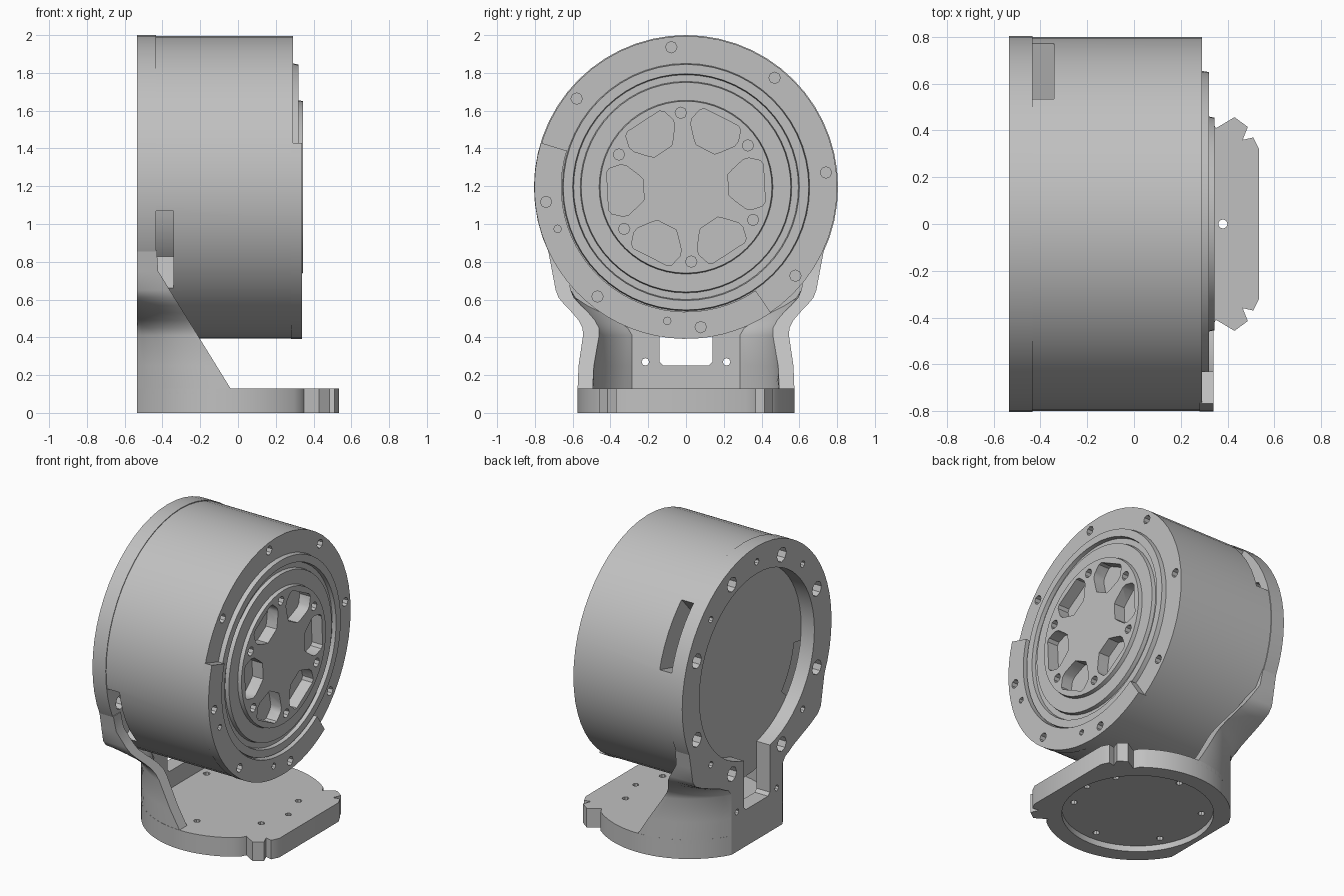
import bpy, bmesh
from math import sin, cos, pi, radians, sqrt
from mathutils import Matrix, Vector

if "Cube" in bpy.data.objects:
    bpy.data.objects.remove(bpy.data.objects["Cube"])

CZ = 1.195                    # height of the motor axis
BACK, SEAT = -0.535, -0.435   # back and front of the flange
FOOT_X, FOOT_R = -0.03, 0.575  # centre and radius of the round foot
grey = bpy.data.materials.new("grey metal")
grey.use_nodes = True
grey.diffuse_color = (0.53, 0.53, 0.53, 1)
grey.node_tree.nodes["Principled BSDF"].inputs["Base Color"].default_value = (0.53, 0.53, 0.53, 1)


def make(name, bm):
    bmesh.ops.recalc_face_normals(bm, faces=bm.faces)
    me = bpy.data.meshes.new(name)
    bm.to_mesh(me)
    bm.free()
    me.materials.append(grey)
    ob = bpy.data.objects.new(name, me)
    bpy.context.collection.objects.link(ob)
    return ob


def loft(bm, rings):
    rows = [[bm.verts.new(p) for p in ring] for ring in rings]
    n = len(rows[0])
    for a, b in zip(rows, rows[1:]):
        for i in range(n):
            j = (i + 1) % n
            bm.faces.new((a[i], a[j], b[j], b[i]))
    bm.faces.new(rows[0])
    bm.faces.new(rows[-1])


def prisms(name, outlines, t0, t1, axis):
    """Extrude 2D outlines along x (points are y, z) or z (points are x, y)."""
    bm = bmesh.new()
    for pts in outlines:
        loft(bm, [[(t, u, v) if axis == "x" else (u, v, t) for u, v in pts] for t in (t0, t1)])
    return make(name, bm)


def lathe(name, profile, closed):
    """Revolve (x, radius) points about the motor axis."""
    bm = bmesh.new()
    vs = [bm.verts.new((x, r, CZ)) for x, r in profile]
    es = [bm.edges.new(p) for p in zip(vs, vs[1:])]
    if closed:
        es.append(bm.edges.new((vs[-1], vs[0])))
    bmesh.ops.spin(bm, geom=vs + es, cent=(0, 0, CZ), axis=(1, 0, 0), angle=2 * pi, steps=56)
    bmesh.ops.remove_doubles(bm, verts=bm.verts, dist=0.0001)
    return make(name, bm)


def polar(deg, r, u=0, v=CZ):
    return u + r * cos(radians(deg)), v + r * sin(radians(deg))


def disc(u, v, r, n=8):
    return [polar(360 * i / n, r, u, v) for i in range(n)]


def sector(a0, a1, r0, r1, n=20):
    angles = [a0 + (a1 - a0) * i / n for i in range(n + 1)]
    return [polar(a, r1) for a in angles] + [polar(a, r0) for a in reversed(angles)]


def cut(ob, cutters):
    for c in cutters:
        c.hide_render = True
        m = ob.modifiers.new("cut", "BOOLEAN")
        m.operation, m.solver, m.object = "DIFFERENCE", "EXACT", c
    bpy.context.view_layer.update()
    deps = bpy.context.evaluated_depsgraph_get()
    me = bpy.data.meshes.new_from_object(ob.evaluated_get(deps))
    ob.modifiers.clear()
    ob.data = me


# Motor drum with stepped output face and flat back
drum = lathe("motor_drum", [
    (SEAT, 0), (SEAT, 0.8), (0.29, 0.8), (0.29, 0.655),
    (0.32, 0.65), (0.32, 0.6), (0.295, 0.595), (0.295, 0.56), (0.32, 0.555),
    (0.32, 0.46), (0.345, 0.455), (0.345, 0)], False)

# Raised crescent on the output face
crescent = prisms("face_crescent", [sector(163, 304, 0.66, 0.803, 28)], 0.28, 0.34, "x")

# Hub pockets, screw holes and side slots
half = [(0.225, 0.055), (0.25, 0.08), (0.31, 0.13), (0.34, 0.137), (0.4, 0.12), (0.415, 0.1)]
shape = half + [(r, -w) for r, w in reversed(half)]
pockets = []
for k in range(6):
    turn = Matrix.Rotation(radians(60 * k + 3), 2)
    pockets.append([tuple(turn @ Vector(p) + Vector((0, CZ))) for p in shape])
pocket_cut = prisms("pocket_cutter", pockets, 0.265, 0.4, "x")
hub_holes = [disc(*polar(60 * k + 34, 0.395), 0.03) for k in range(6)]
rim_holes = [disc(*polar(45 * k + 6, 0.745), 0.03) for k in range(8)]
rim_holes += [disc(*polar(a, 0.715), 0.02) for a in (198, 262)]
face_cut = prisms("face_hole_cutter", hub_holes + rim_holes, 0.24, 0.4, "x")
slot_cut = prisms("slot_cutter", [sector(a, a + 33, 0.55, 0.9) for a in (15, 189)],
                  -0.47, -0.342, "x")
cut(drum, [pocket_cut, face_cut, slot_cut])
cut(crescent, [face_cut])

# Mounting flange ring
flange = lathe("mounting_flange", [(BACK, 0.62), (SEAT, 0.62), (SEAT, 0.805), (BACK, 0.805)], True)


# Upright: curved hollow neck with slanted front edge, flaring into the flange
def neck_section(z):
    tip = max(-0.04 - (z - 0.13) * 0.617, -0.43)
    t = min(max((z - 0.41) / 0.24, 0), 1)
    wide = 0.69 + max(z - 0.65, 0) * 0.19
    blend = t * t * (3 - 2 * t)

    def y(x, r, w):
        return sqrt(r * r - (x - FOOT_X) ** 2) * (1 - blend) + w * blend
    n = 12
    outer = [BACK + (tip - BACK) * i / n for i in range(n + 1)]
    inner = [tip + (SEAT - tip) * i / n for i in range(n + 1)]
    side = [(x, y(x, FOOT_R, wide), z) for x in outer]
    side += [(x, y(x, FOOT_R - 0.08, wide - 0.08), z) for x in inner]
    return side + [(x, -v, z) for x, v, z in reversed(side)]


bm = bmesh.new()
loft(bm, [neck_section(z) for z in (0.1, 0.25, 0.41, 0.45, 0.49, 0.53, 0.57, 0.61, 0.65, 0.75, 0.86)])
upright = make("bracket_upright", bm)

# Flange bore, cable window and bolt holes
bore = prisms("bore_cutter", [disc(0, CZ, 0.62, 56)], -0.7, -0.3, "x")
window = prisms("window_cutter", [[(-0.14, 0.27), (-0.12, 0.25), (0.12, 0.25), (0.14, 0.27),
                                   (0.14, 0.66), (-0.14, 0.66)]], -0.7, -0.3, "x")
bolts = [disc(*polar(22.5 + 45 * k, 0.7), 0.05) for k in range(8)]
bolts += [disc(*polar(a, 0.7), 0.022) for a in (45, 90, 135, 225, 315)]
bolts += [disc(s * 0.215, 0.27, 0.02) for s in (-1, 1)]
bolt_cut = prisms("bolt_cutter", bolts, -0.7, -0.4, "x")
cut(flange, [window, bolt_cut])
cut(upright, [bore, window, bolt_cut])

# Foot plate: round, flat at the back, with notched lugs at the front
edge = [polar(151.4 - (151.4 - 51.2) * i / 24, FOOT_R, FOOT_X, 0) for i in range(25)]
edge += [(0.35, 0.41), (0.385, 0.43), (0.43, 0.457), (0.487, 0.415), (0.465, 0.36), (0.51, 0.37), (0.535, 0.32)]
foot = prisms("foot_plate", [edge + [(x, -y) for x, y in reversed(edge)]], 0, 0.13, "z")
recess = prisms("recess_cutter", [disc(FOOT_X, 0, 0.47, 48)], -0.1, 0.04, "z")
foot_screws = [disc(*polar(60 * k + 30, 0.4, FOOT_X, 0), 0.022) for k in range(6)] + [disc(0.38, 0, 0.02)]
foot_holes = prisms("foot_hole_cutter", foot_screws, -0.2, 0.3, "z")
cut(foot, [recess, foot_holes])

# Remove cutters and shade
for c in (pocket_cut, face_cut, slot_cut, bore, window, bolt_cut, recess, foot_holes):
    bpy.data.objects.remove(c)
for ob in (drum, crescent, flange, upright, foot):
    bpy.ops.object.select_all(action="DESELECT")
    ob.select_set(True)
    bpy.context.view_layer.objects.active = ob
    bpy.ops.object.shade_smooth_by_angle(angle=radians(30))
